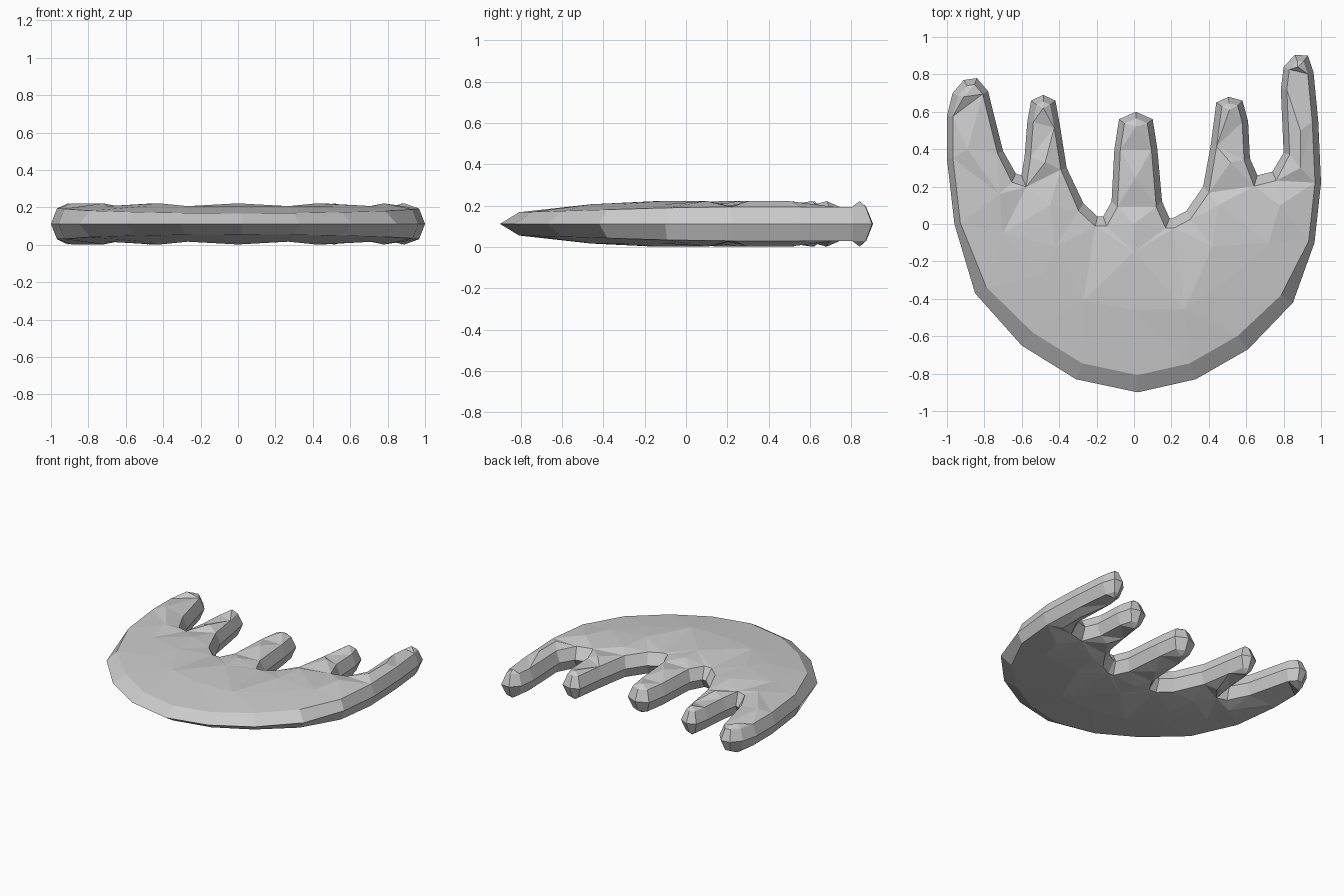
import bpy, bmesh
from mathutils import Vector
from mathutils.geometry import delaunay_2d_cdt

if "Cube" in bpy.data.objects:
    bpy.data.objects.remove(bpy.data.objects["Cube"])

MID = 0.112  # height of the widest edge, the slab is symmetric about it

# Outline of the widest edge, clockwise from the front middle
outline = [Vector(p) for p in [
    (.02, -.90), (-.31, -.83), (-.60, -.65), (-.85, -.37), (-.96, 0), (-1, .35),
    (-1, .58), (-.97, .70), (-.91, .77), (-.84, .78), (-.78, .71), (-.70, .39),
    (-.632, .27), (-.602, .26), (-.585, .36), (-.57, .55), (-.55, .66), (-.485, .69),
    (-.42, .66), (-.395, .52), (-.36, .30), (-.27, .11), (-.195, .04), (-.165, .04),
    (-.12, .12), (-.105, .40), (-.08, .56), (.01, .60), (.10, .56), (.125, .40),
    (.15, .12), (.19, .03), (.205, .03), (.28, .07), (.37, .20), (.41, .42), (.44, .65),
    (.505, .68), (.58, .66), (.61, .55), (.62, .35), (.66, .26), (.74, .28),
    (.80, .38), (.785, .72), (.80, .84), (.86, .905), (.93, .90), (.96, .81),
    (.985, .55), (1, .22), (.965, -.10), (.85, -.42), (.61, -.67), (.33, -.83)]]

# Crown points inside the outline: finger ridges, then palm
crown = [(-.91, .68), (-.89, .40), (-.485, .62), (-.475, .33), (.01, .52), (.01, .25),
         (.51, .61), (.515, .33), (.875, .84), (.89, .50), (.89, .30),
         (-.72, .16), (-.45, .10), (0, .0), (.45, .10), (.78, .10),
         (-.42, -.12), (0, -.15), (.42, -.12)]
shoulder = [(-.70, -.05), (-.50, -.28), (-.27, -.41), (0, -.46),
            (.27, -.455), (.50, -.30), (.72, -.10)]


def inset(i):
    """Miter the outline inwards; the bevel is wider along the front."""
    a, b, c = outline[i - 1], outline[i], outline[(i + 1) % len(outline)]
    n1, n2 = [Vector((d.y, -d.x)).normalized() for d in (b - a, c - b)]
    n = (n1 + n2).normalized()
    width = .032 + .058 * min(1, max(0, (-.1 - b.y) / .45))
    p = b + n * width / max(.6, n.dot(n1))
    if n1.cross(n2) > .3 and b.y < .3:   # notches cut deeper into the top
        p.y -= .02
    return p


rim = [inset(i) for i in range(len(outline))]
count = len(rim)
points = rim + [Vector(p) for p in crown + shoulder]
verts2d, _, tris, _, _, _ = delaunay_2d_cdt(
    points, [], [list(range(count))[::-1]], 1, 1e-5)[:6]


def height(p):
    """Half thickness of the cap at a point."""
    if any((p - Vector(c)).length < 1e-4 for c in crown):
        return .110
    if any((p - Vector(c)).length < 1e-4 for c in shoulder):
        return .095
    return .055 + .027 * min(1, max(0, (p.y + .85) / .9))


# Slab with fingers: bevelled walls and domed caps on both sides
bm = bmesh.new()
edge = [bm.verts.new((p.x, p.y, MID)) for p in outline]
for sign in (1, -1):
    cap = [bm.verts.new((p.x, p.y, MID + sign * height(p))) for p in verts2d]
    for t in tris:
        bm.faces.new([cap[k] for k in t])
    for i in range(count):
        j = (i + 1) % count
        bm.faces.new([edge[i], edge[j], cap[j], cap[i]])
bmesh.ops.recalc_face_normals(bm, faces=bm.faces)
mesh = bpy.data.meshes.new("fingered_slab")
bm.to_mesh(mesh)
bm.free()
obj = bpy.data.objects.new("fingered_slab", mesh)
bpy.context.collection.objects.link(obj)
